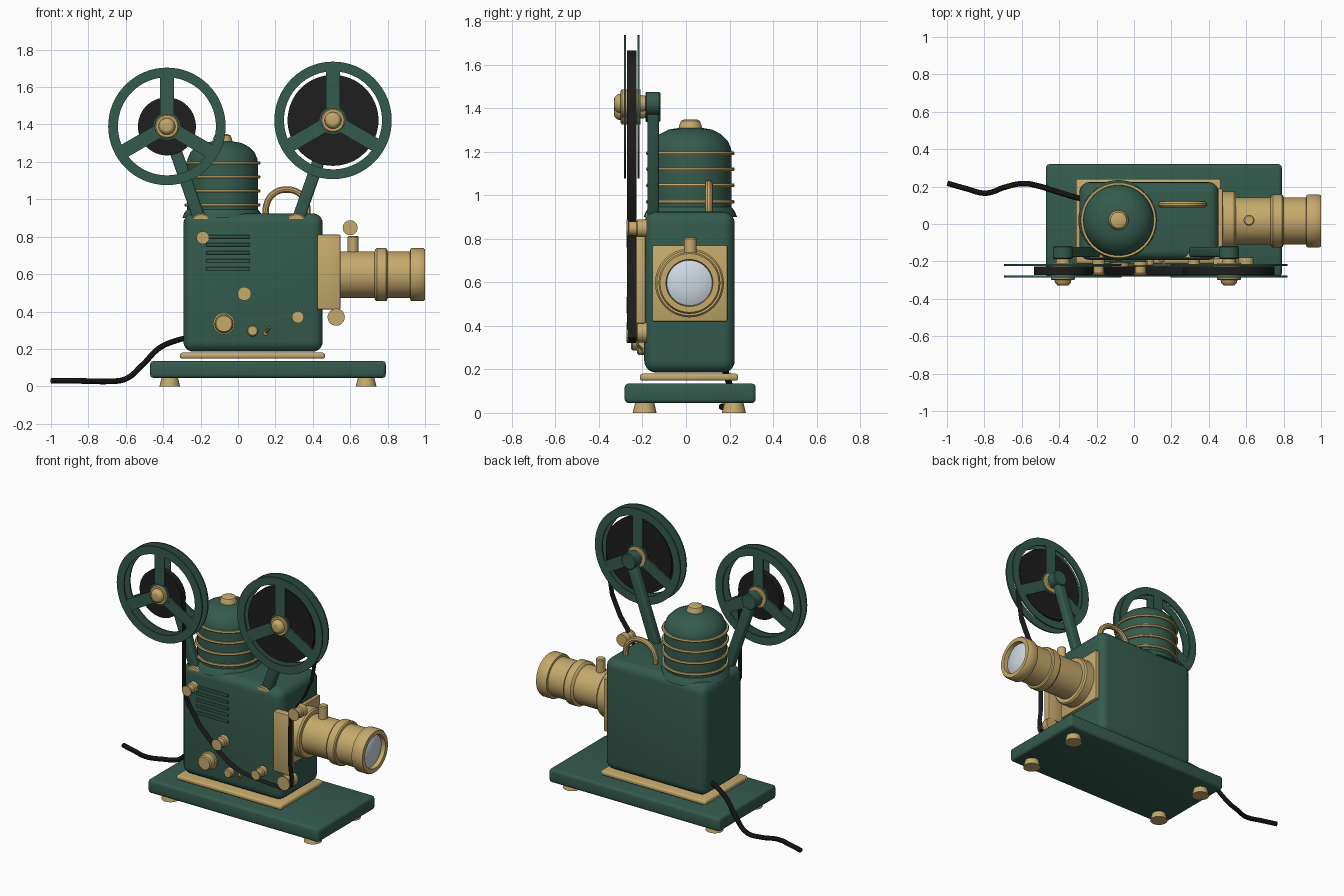
import bpy, bmesh, math
from math import sin, cos, pi, radians
from mathutils import Matrix, Vector

if "Cube" in bpy.data.objects:
    bpy.data.objects.remove(bpy.data.objects["Cube"])


def material(name, rgb):
    m = bpy.data.materials.new(name)
    m.diffuse_color = (*rgb, 1)
    m.use_nodes = True
    m.node_tree.nodes["Principled BSDF"].inputs["Base Color"].default_value = m.diffuse_color
    return m


GREEN = material("green_enamel", (0.035, 0.105, 0.075))
BRASS = material("brass", (0.56, 0.40, 0.15))
BLACK = material("black", (0.014, 0.013, 0.013))
GLASS = material("glass", (0.62, 0.70, 0.76))
AXES = {"Z": Matrix(), "-Y": Matrix.Rotation(pi / 2, 4, "X"), "X": Matrix.Rotation(pi / 2, 4, "Y")}


def smooth(ob):
    bpy.ops.object.select_all(action="DESELECT")
    ob.select_set(True)
    bpy.context.view_layer.objects.active = ob
    bpy.ops.object.shade_smooth_by_angle(angle=radians(35))


def finish(bm, name, mat, normals=True):
    if normals:
        bmesh.ops.recalc_face_normals(bm, faces=bm.faces)
    me = bpy.data.meshes.new(name)
    bm.to_mesh(me)
    bm.free()
    me.materials.append(mat)
    ob = bpy.data.objects.new(name, me)
    bpy.context.collection.objects.link(ob)
    smooth(ob)
    return ob


def add_box(bm, lo, hi, bevel=0.0, segs=3, mat=Matrix()):
    lo, hi = Vector(lo), Vector(hi)
    m = mat @ Matrix.Translation((lo + hi) / 2) @ Matrix.Diagonal((*(hi - lo), 1))
    verts = bmesh.ops.create_cube(bm, size=1, matrix=m)["verts"]
    if bevel:
        edges = list({e for v in verts for e in v.link_edges})
        bmesh.ops.bevel(bm, geom=edges, offset=bevel, segments=segs, profile=0.5, affect="EDGES")


def box(name, lo, hi, mat, bevel=0.0, segs=3, xform=Matrix()):
    bm = bmesh.new()
    add_box(bm, lo, hi, bevel, segs, xform)
    return finish(bm, name, mat)


def add_lathe(bm, profile, origin, axis="Z", n=48, closed=False):
    """Revolve (radius, height) points round an axis through origin."""
    m = Matrix.Translation(origin) @ AXES[axis]
    rings = [[bm.verts.new(m @ Vector((r * cos(2 * pi * i / n), r * sin(2 * pi * i / n), h)))
              for i in range(n)] for r, h in profile]
    pairs = list(zip(rings, rings[1:])) + ([(rings[-1], rings[0])] if closed else [])
    for a, b in pairs:
        for i in range(n):
            j = (i + 1) % n
            bm.faces.new((a[i], a[j], b[j], b[i]))
    if not closed:
        bm.faces.new(rings[0])
        bm.faces.new(rings[-1])


def lathe(name, profile, origin, mat, axis="Z", n=48, closed=False):
    bm = bmesh.new()
    add_lathe(bm, profile, origin, axis, n, closed)
    return finish(bm, name, mat)


def disc(name, r, h, origin, mat, axis="-Y", n=32, c=0.006):
    return lathe(name, [(r, 0), (r, h - c), (r - c, h)], origin, mat, axis, n)


def tube(name, pts, r, mat):
    cu = bpy.data.curves.new(name, "CURVE")
    cu.dimensions = "3D"
    cu.bevel_depth, cu.bevel_resolution, cu.use_fill_caps = r, 3, True
    sp = cu.splines.new("BEZIER")
    sp.resolution_u = 8
    sp.bezier_points.add(len(pts) - 1)
    for bp, p in zip(sp.bezier_points, pts):
        bp.co = p
        bp.handle_left_type = bp.handle_right_type = "AUTO"
    cu.materials.append(mat)
    ob = bpy.data.objects.new(name, cu)
    bpy.context.collection.objects.link(ob)
    bpy.ops.object.select_all(action="DESELECT")
    ob.select_set(True)
    bpy.context.view_layer.objects.active = ob
    bpy.ops.object.convert(target="MESH")
    smooth(bpy.context.view_layer.objects.active)


# Base, feet, plinth and body
box("base", (-0.47, -0.282, 0.045), (0.79, 0.32, 0.135), GREEN, 0.018)
for i, (x, y) in enumerate([(x, y) for x in (-0.365, 0.685) for y in (-0.19, 0.22)]):
    lathe(f"foot_{i}", [(0.055, 0), (0.043, 0.05)], (x, y, 0), BRASS, n=24)
box("plinth", (-0.31, -0.212, 0.148), (0.465, 0.24, 0.18), BRASS, 0.012)
box("body", (-0.292, -0.192, 0.185), (0.453, 0.224, 0.925), GREEN, 0.055, 5)

# Lamp house with brass bands and cap
LX, LY = -0.083, 0.02
lathe("lamp_house", [(0.215, 0.90), (0.205, 0.925), (0.19, 0.945), (0.19, 1.19), (0.187, 1.215),
                     (0.172, 1.25), (0.142, 1.28), (0.10, 1.302), (0.05, 1.31)], (LX, LY, 0), GREEN)
for i, z in enumerate((0.97, 1.045, 1.12, 1.193)):
    lathe(f"lamp_band_{i}", [(0.185, z - 0.008), (0.2, z - 0.008), (0.204, z), (0.2, z + 0.008), (0.185, z + 0.008)],
          (LX, LY, 0), BRASS, closed=True)
lathe("lamp_cap", [(0.056, 1.30), (0.05, 1.325), (0.043, 1.342), (0.03, 1.348)], (LX, LY, 0), BRASS, n=32)

# Carrying handle
tube("handle", [(0.15, 0.105, 0.9), (0.152, 0.105, 0.97), (0.19, 0.105, 1.03), (0.26, 0.105, 1.052),
                (0.33, 0.105, 1.03), (0.368, 0.105, 0.97), (0.37, 0.105, 0.9)], 0.018, BRASS)

# Lens: mount plate, stepped barrel, glass, focus knob
LENS = (0, 0.016, 0.597)
box("lens_plate", (0.445, -0.155, 0.42), (0.475, 0.19, 0.77), BRASS, 0.006, 2)
lathe("lens_barrel", [(0.158, 0.46), (0.158, 0.535), (0.15, 0.545), (0.125, 0.545), (0.125, 0.73), (0.137, 0.735),
                      (0.142, 0.742), (0.142, 0.79), (0.137, 0.797), (0.125, 0.80), (0.125, 0.92), (0.138, 0.922),
                      (0.142, 0.93), (0.142, 0.99), (0.135, 1.0), (0.108, 1.0), (0.104, 0.97)], LENS, BRASS, "X")
lathe("lens_glass", [(0.105, 0.965), (0.104, 0.973), (0.08, 0.984), (0.045, 0.991), (0.01, 0.993)], LENS, GLASS, "X")
disc("focus_knob", 0.029, 0.10, (0.615, 0.02, 0.705), BRASS, "Z", 24)

# Reels: two spoked flanges, film roll, hub, carrying arm and pivot
def reel(side, x, z, film_r, foot):
    bm = bmesh.new()
    for y in (-0.219, -0.281):
        add_lathe(bm, [(0.262, -0.005), (0.314, -0.005), (0.314, 0.005), (0.262, 0.005)], (x, y, z), "-Y", 64, True)
        add_lathe(bm, [(0.075, -0.005), (0.075, 0.005)], (x, y, z), "-Y", 32)
        for k in range(3):
            m = Matrix.Translation((x, y, z)) @ Matrix.Rotation(k * 2 * pi / 3, 4, "Y")
            add_box(bm, (-0.037, -0.0045, 0.05), (0.037, 0.0045, 0.27), mat=m)
    finish(bm, f"{side}_reel", GREEN)
    lathe(f"{side}_film_roll", [(0.05, 0.228), (film_r, 0.228), (film_r, 0.272), (0.05, 0.272)],
          (x, 0, z), BLACK, "-Y", 64, True)
    lathe(f"{side}_hub", [(0.03, 0.15), (0.038, 0.208), (0.064, 0.208), (0.064, 0.295), (0.058, 0.30), (0.045, 0.30),
                          (0.042, 0.315), (0.03, 0.328), (0.022, 0.33)], (x, 0, z), BRASS, "-Y", 32)
    lathe(f"{side}_arm_boss", [(0.048, 0.118), (0.053, 0.123), (0.053, 0.182), (0.048, 0.187)],
          (x, 0, z), GREEN, "-Y", 32)
    d = Vector((x - foot[0], 0, z - foot[1]))
    m = Matrix.Translation((foot[0], -0.15, foot[1])) @ Matrix.Rotation(math.atan2(d.x, d.z), 4, "Y")
    box(f"{side}_arm", (-0.033, -0.027, 0), (0.033, 0.027, d.length), GREEN, 0.012, 3, m)
    disc(f"{side}_arm_pivot", 0.056, 0.085, (foot[0], -0.1, foot[1]), BRASS)


reel("left", -0.38, 1.39, 0.155, (-0.197, 0.868))
reel("right", 0.508, 1.422, 0.243, (0.312, 0.868))

# Film gate and rollers
box("film_gate", (0.424, -0.235, 0.41), (0.548, -0.185, 0.812), BRASS, 0.008, 2)
for i, (x, z, r) in enumerate([(-0.188, 0.795, 0.034), (0.034, 0.495, 0.037), (0.32, 0.37, 0.032),
                               (0.525, 0.37, 0.046), (0.60, 0.848, 0.04)]):
    lathe(f"roller_{i}", [(r, 0.18), (r, 0.222), (r * 0.8, 0.228), (r * 0.8, 0.262), (r, 0.266), (r, 0.274)],
          (x, 0, z), BRASS, "-Y", 28)

# Control knobs, switch and louvres
lathe("main_knob", [(0.058, 0.185), (0.058, 0.205), (0.05, 0.208), (0.048, 0.245), (0.042, 0.252)],
      (-0.075, 0, 0.335), BRASS, "-Y", 32)
disc("small_knob", 0.03, 0.04, (0.078, -0.185, 0.297), BRASS, n=24)
disc("switch_collar", 0.014, 0.015, (0.148, -0.185, 0.285), BRASS, n=20, c=0.003)
tube("switch_lever", [(0.147, -0.19, 0.283), (0.158, -0.21, 0.3), (0.17, -0.225, 0.315)], 0.007, BRASS)
for i in range(5):
    z = 0.80 - 0.043 * i
    box(f"louvre_{i}", (-0.17, -0.204, z - 0.009), (0.065, -0.185, z + 0.009), GREEN, 0.005, 2)

# Thin film strip threaded over the rollers between the reels
path = [(-0.226, 1.38), (-0.222, 1.2), (-0.222, 0.95), (-0.222, 0.79), (-0.19, 0.7), (-0.11, 0.58), (0.008, 0.465),
        (0.1, 0.395), (0.2, 0.35), (0.32, 0.334), (0.43, 0.327), (0.525, 0.322), (0.565, 0.345), (0.572, 0.40),
        (0.56, 0.5), (0.56, 0.7), (0.562, 0.83), (0.60, 0.889), (0.66, 0.97), (0.72, 1.1), (0.745, 1.25), (0.75, 1.40)]
bm = bmesh.new()
strip = [[bm.verts.new((x, y, z)) for y in (-0.272, -0.228)] for x, z in path]
for a, b in zip(strip, strip[1:]):
    bm.faces.new((a[0], a[1], b[1], b[0]))
finish(bm, "film_strip", BLACK)

# Power cable
tube("power_cable", [(-0.26, 0.13, 0.262), (-0.32, 0.145, 0.248), (-0.42, 0.175, 0.205), (-0.51, 0.203, 0.115),
                     (-0.6, 0.216, 0.04), (-0.69, 0.197, 0.027), (-0.79, 0.165, 0.028), (-0.9, 0.19, 0.03),
                     (-0.998, 0.218, 0.03)], 0.015, BLACK)
